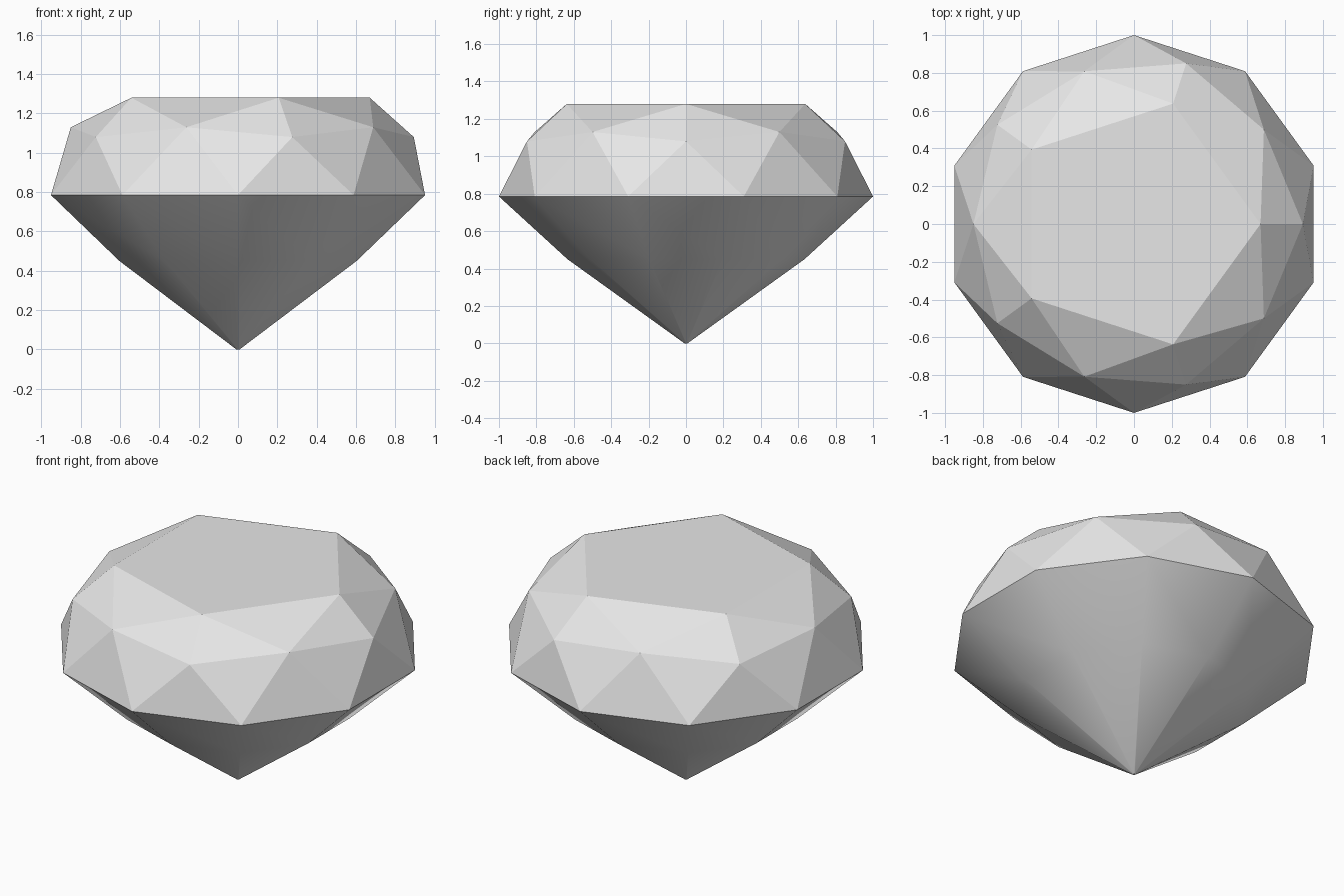
import bpy, bmesh
from math import cos, sin, radians

if "Cube" in bpy.data.objects:
    bpy.data.objects.remove(bpy.data.objects["Cube"], do_unlink=True)

# Single grey stone colour
stone = bpy.data.materials.new("grey_stone")
stone.use_nodes = True
GREY = (0.8, 0.8, 0.8, 1)
stone.diffuse_color = GREY
stone.node_tree.nodes["Principled BSDF"].inputs["Base Color"].default_value = GREY

bm = bmesh.new()


def ring(count, radius, z, start):
    """Evenly spaced vertices round the z axis, anticlockwise from start degrees."""
    angles = [radians(start + 360 * i / count) for i in range(count)]
    return [bm.verts.new((radius * cos(a), radius * sin(a), z)) for a in angles]


# Crown rings, from the flat table down to the girdle
table = ring(5, 0.67, 1.28, 0)
upper = ring(5, 0.85, 1.13, 36)
lower = ring(5, 0.894, 1.08, 0)
girdle = ring(10, 1.0, 0.785, 18)

# Crown facets, one fifth at a time
bm.faces.new(table)
for k in range(5):
    n = (k + 1) % 5
    g0, g1, g2 = (girdle[(2 * k + i) % 10] for i in range(3))
    for facet in (
        (table[k], upper[k], table[n]),
        (table[k], lower[k], upper[k]),
        (table[n], upper[k], lower[n]),
        (lower[k], g0, upper[k]),
        (upper[k], g0, g1),
        (upper[k], g1, lower[n]),
        (lower[n], g1, g2),
    ):
        bm.faces.new(facet)

# Pavilion: smooth bands tapering to a tiny blunt point
waist = ring(10, 0.634, 0.45, 18)
culet = ring(10, 0.008, 0, 18)
for top, bottom in ((girdle, waist), (waist, culet)):
    for i in range(10):
        j = (i + 1) % 10
        face = bm.faces.new((top[i], bottom[i], bottom[j], top[j]))
        face.smooth = True
bm.faces.new(culet[::-1])

bmesh.ops.recalc_face_normals(bm, faces=bm.faces)
# Keep the girdle and culet edges crisp
for edge in bm.edges:
    edge.smooth = all(f.smooth for f in edge.link_faces)

mesh = bpy.data.meshes.new("cut_gem")
bm.to_mesh(mesh)
bm.free()
mesh.materials.append(stone)
gem = bpy.data.objects.new("cut_gem", mesh)
bpy.context.collection.objects.link(gem)
